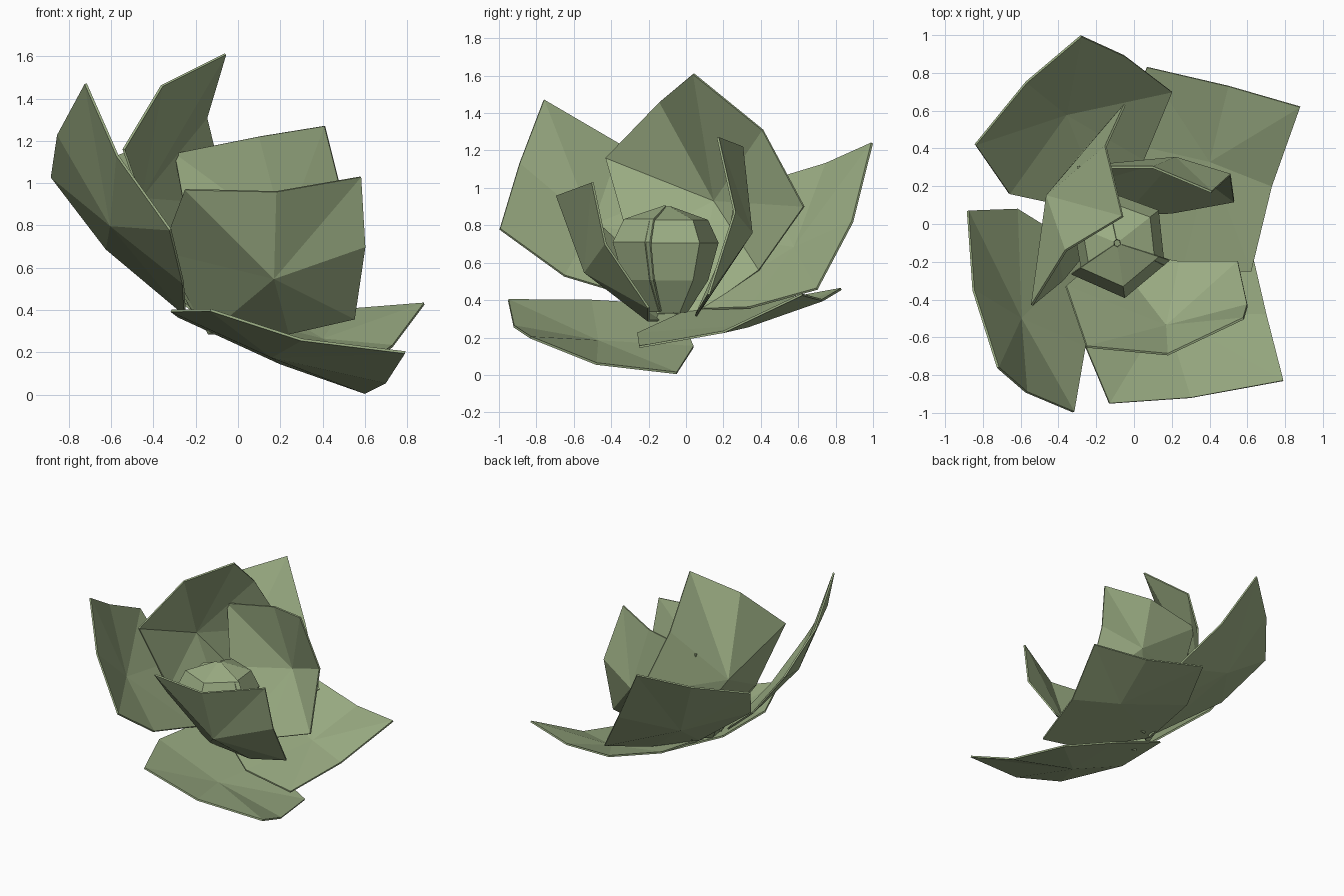
import bpy, math
from mathutils import Vector

green = bpy.data.materials.new("sage_green")
green.diffuse_color = (0.33, 0.42, 0.23, 1)


def make_sheet(name, verts, faces, thickness):
    """Thin solid sheet from points and faces."""
    mesh = bpy.data.meshes.new(name)
    mesh.from_pydata(verts, [], faces)
    mesh.materials.append(green)
    obj = bpy.data.objects.new(name, mesh)
    bpy.context.collection.objects.link(obj)
    thick = obj.modifiers.new("thickness", "SOLIDIFY")
    thick.thickness = thickness
    thick.offset = 0


def petal(name, base, left, left_top, tip, top_right, right, centre, low_l=None, low_r=None):
    """Cupped diamond petal: four corners, edge midpoints and a bulged centre."""
    b, l, lt, t, tr, r, c = map(Vector, (base, left, left_top, tip, top_right, right, centre))
    mean = (b + l + t + r) / 4

    def lower_mid(side):
        mid = (b + side) / 2
        return mid + 0.2 * (mid - mean) + 0.25 * (c - mean)

    bl = Vector(low_l) if low_l else lower_mid(l)
    rb = Vector(low_r) if low_r else lower_mid(r)
    rim = [b, bl, l, lt, t, tr, r, rb]
    make_sheet(name, rim + [c], [(i, (i + 1) % 8, 8) for i in range(8)], 0.012)


# Wide outer petals
petal("outer_petal_back_left", (-0.15, 0.05, 0.35), (-0.84, 0.42, 1.03), (-0.57, 0.75, 1.13),
      (-0.28, 0.995, 1.24), (-0.05, 0.89, 0.82), (0.20, 0.70, 0.46), (-0.36, 0.58, 0.68),
      low_l=(-0.66, 0.16, 0.74), low_r=(0.05, 0.34, 0.36))
petal("outer_petal_back_right", (-0.15, 0.0, 0.34), (0.07, 0.83, 0.46), (0.50, 0.73, 0.40),
      (0.88, 0.62, 0.43), (0.73, 0.20, 0.23), (0.62, -0.25, 0.15), (0.40, 0.33, 0.26),
      low_r=(0.25, -0.26, 0.22))
petal("outer_petal_front_left", (-0.25, -0.15, 0.38), (-0.32, -0.995, 0.78), (-0.57, -0.89, 1.13),
      (-0.72, -0.76, 1.47), (-0.85, -0.35, 1.23), (-0.88, 0.07, 1.03), (-0.60, -0.50, 0.80),
      low_l=(-0.26, -0.65, 0.53), low_r=(-0.62, 0.08, 0.69))
petal("outer_petal_front_right", (-0.28, -0.05, 0.37), (-0.13, -0.95, 0.40), (0.30, -0.92, 0.26),
      (0.79, -0.83, 0.20), (0.70, -0.48, 0.06), (0.60, -0.05, 0.01), (0.16, -0.47, 0.18),
      low_r=(0.20, 0.04, 0.15))

# Upright inner petals
petal("inner_petal_front", (-0.14, -0.14, 0.29), (-0.25, -0.65, 0.97), (0.18, -0.69, 0.96),
      (0.58, -0.50, 1.03), (0.60, -0.43, 0.70), (0.55, -0.20, 0.36), (0.17, -0.54, 0.55),
      low_l=(-0.36, -0.33, 0.68), low_r=(0.24, -0.20, 0.29))
petal("inner_petal_left", (-0.10, 0.04, 0.31), (-0.54, -0.43, 1.16), (-0.36, -0.14, 1.46),
      (-0.06, 0.04, 1.61), (-0.15, 0.41, 1.31), (-0.05, 0.63, 0.90), (-0.46, 0.15, 0.93),
      low_l=(-0.38, -0.30, 0.70), low_r=(-0.26, 0.39, 0.56))
petal("inner_petal_back", (-0.05, 0.05, 0.31), (-0.30, 0.30, 1.14), (0.10, 0.30, 1.22),
      (0.41, 0.17, 1.27), (0.51, 0.26, 0.87), (0.53, 0.12, 0.43), (0.22, 0.35, 0.76),
      low_r=(0.20, 0.06, 0.33))

# Closed centre bud: three overlapping petals, each a 3-column strip of a dome
rings = [(0.11, 0.34), (0.23, 0.51), (0.29, 0.71), (0.23, 0.83), (0.02, 0.90)]  # radius, height
for name, turn, size in (("front", -82, 1.0), ("right", 38, 0.95), ("left", 158, 0.84)):
    points = []
    for radius, z in rings:
        for step in (-64, 0, 64):
            a = math.radians(turn + step)
            points.append((-0.09 + size * radius * math.cos(a),
                           -0.10 + size * radius * math.sin(a), z - 0.08 * (1 - size)))
    quads = [(r * 3 + c, r * 3 + c + 1, r * 3 + c + 4, r * 3 + c + 3)
             for r in range(4) for c in range(2)]
    make_sheet("bud_petal_" + name, points, quads, 0.01)
